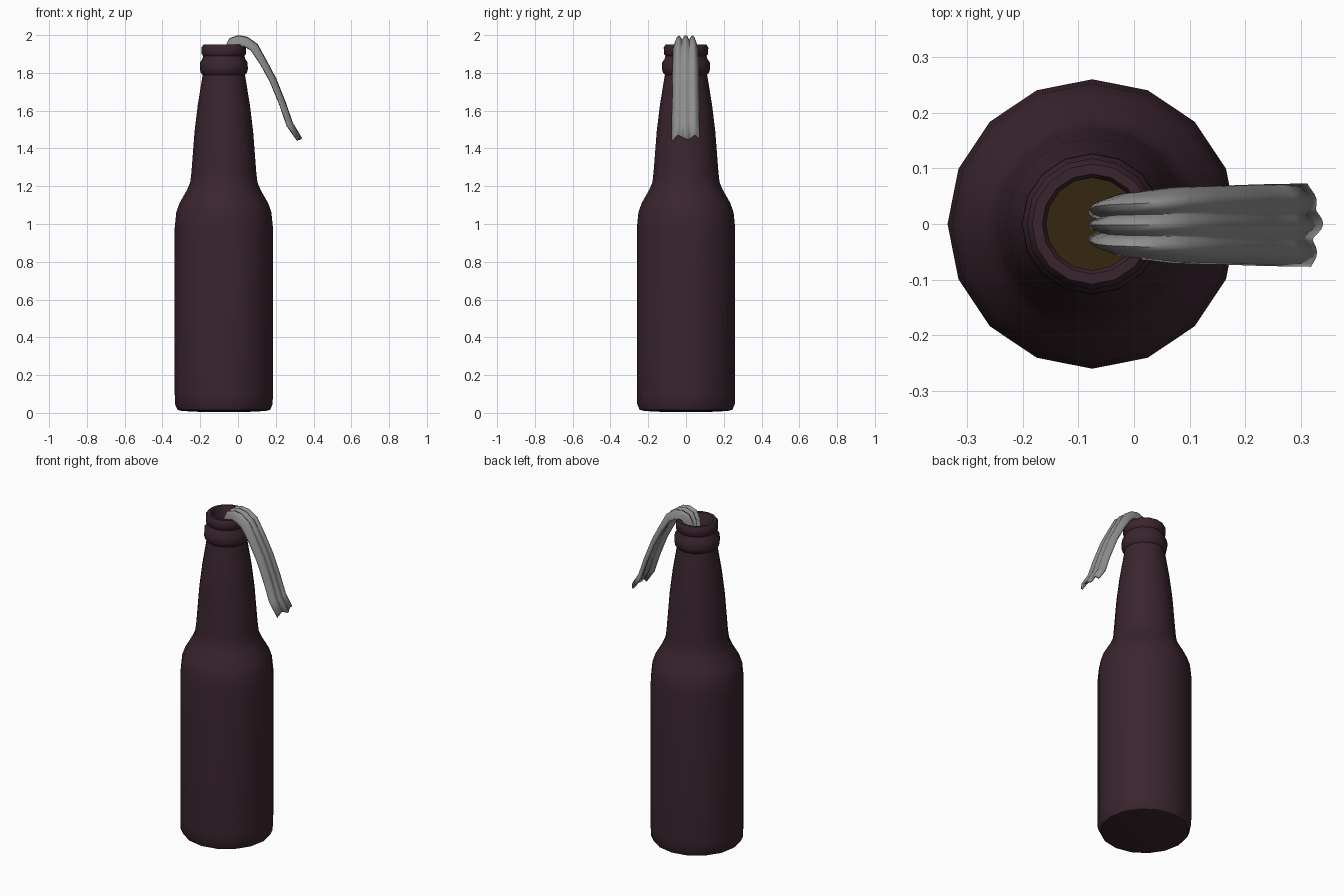
import bpy, bmesh, math
from mathutils import Vector

if "Cube" in bpy.data.objects:
    bpy.data.objects.remove(bpy.data.objects["Cube"])

AXIS_X = -0.075
SIDES = 16


def material(name, rgb):
    m = bpy.data.materials.new(name)
    m.use_nodes = True
    m.diffuse_color = (*rgb, 1)
    m.node_tree.nodes["Principled BSDF"].inputs["Base Color"].default_value = (*rgb, 1)
    return m


def finish(name, bm, mat, angle):
    bmesh.ops.recalc_face_normals(bm, faces=bm.faces)
    mesh = bpy.data.meshes.new(name)
    bm.to_mesh(mesh)
    bm.free()
    ob = bpy.data.objects.new(name, mesh)
    bpy.context.collection.objects.link(ob)
    mesh.materials.append(mat)
    bpy.ops.object.select_all(action="DESELECT")
    ob.select_set(True)
    bpy.context.view_layer.objects.active = ob
    bpy.ops.object.shade_smooth_by_angle(angle=math.radians(angle))
    return ob


def lathe(name, profile, mat):
    """Spin (radius, height) points round the bottle axis."""
    bm = bmesh.new()
    verts = [bm.verts.new((AXIS_X + r, 0, z)) for r, z in profile]
    edges = [bm.edges.new(pair) for pair in zip(verts, verts[1:])]
    bmesh.ops.spin(bm, geom=verts + edges, cent=(AXIS_X, 0, 0), axis=(0, 0, 1),
                   angle=math.tau, steps=SIDES, use_merge=True)
    bmesh.ops.remove_doubles(bm, verts=bm.verts, dist=0.0005)
    return finish(name, bm, mat, 50)


glass = material("dark plum glass", (0.042, 0.018, 0.028))
amber = material("amber liquid", (0.036, 0.019, 0.005))
linen = material("grey cloth", (0.27, 0.27, 0.27))

# Bottle: base, body, shoulder, neck, collar, lip, then down the inner wall
lathe("bottle", [
    (0, 0.004), (0.10, 0.004), (0.22, 0.01), (0.245, 0.016), (0.258, 0.045),
    (0.26, 0.10), (0.26, 0.98), (0.252, 1.06), (0.235, 1.11), (0.195, 1.18),
    (0.178, 1.22), (0.172, 1.27), (0.155, 1.49), (0.138, 1.63), (0.112, 1.79),
    (0.122, 1.80), (0.127, 1.82), (0.126, 1.855), (0.113, 1.875),
    (0.109, 1.89), (0.117, 1.90), (0.118, 1.935), (0.108, 1.95),
    (0.09, 1.95), (0.083, 1.94), (0.084, 1.79), (0.105, 1.63), (0.14, 1.27)], glass)

# Liquid surface in the neck
lathe("liquid", [(0, 1.36), (0.14, 1.36)], amber)

# Cloth: path stations of x, z, half width, fold depth, edge droop
stations = [
    (-0.065, 1.62, 0.035, 0.012, 0.00), (-0.060, 1.86, 0.043, 0.014, 0.00),
    (-0.050, 1.93, 0.050, 0.015, 0.01), (-0.032, 1.968, 0.054, 0.015, 0.02),
    (0.005, 1.981, 0.056, 0.013, 0.03), (0.045, 1.977, 0.058, 0.009, 0.03),
    (0.095, 1.945, 0.063, 0.006, 0.03), (0.145, 1.86, 0.065, 0.003, 0.026),
    (0.195, 1.765, 0.066, 0.003, 0.024), (0.245, 1.64, 0.068, 0.003, 0.022),
    (0.282, 1.53, 0.069, 0.004, 0.020), (0.325, 1.458, 0.070, 0.005, 0.012)]
COLS = 24
bm = bmesh.new()
rows = []
for i, (x, z, half, fold, droop) in enumerate(stations):
    a, b = stations[max(i - 1, 0)], stations[min(i + 1, len(stations) - 1)]
    along = Vector((b[0] - a[0], 0, b[1] - a[1])).normalized()
    out = Vector((-along.z, 0, along.x))
    row = []
    for j in range(COLS + 1):
        t = 2 * j / COLS - 1
        lift = fold * math.cos(3 * math.pi * t) - droop * t ** 6
        # Ragged hem on the hanging end
        hem = 0.012 * math.sin(5 * t + 1) if i == len(stations) - 1 else 0
        p = Vector((x, half * t - 0.002, z)) + out * lift + along * hem
        row.append(bm.verts.new(p))
    rows.append(row)
for r, s in zip(rows, rows[1:]):
    for j in range(COLS):
        bm.faces.new((r[j], r[j + 1], s[j + 1], s[j]))
cloth = finish("cloth_strip", bm, linen, 60)
thick = cloth.modifiers.new("thickness", "SOLIDIFY")
thick.thickness = 0.012
thick.offset = 0
